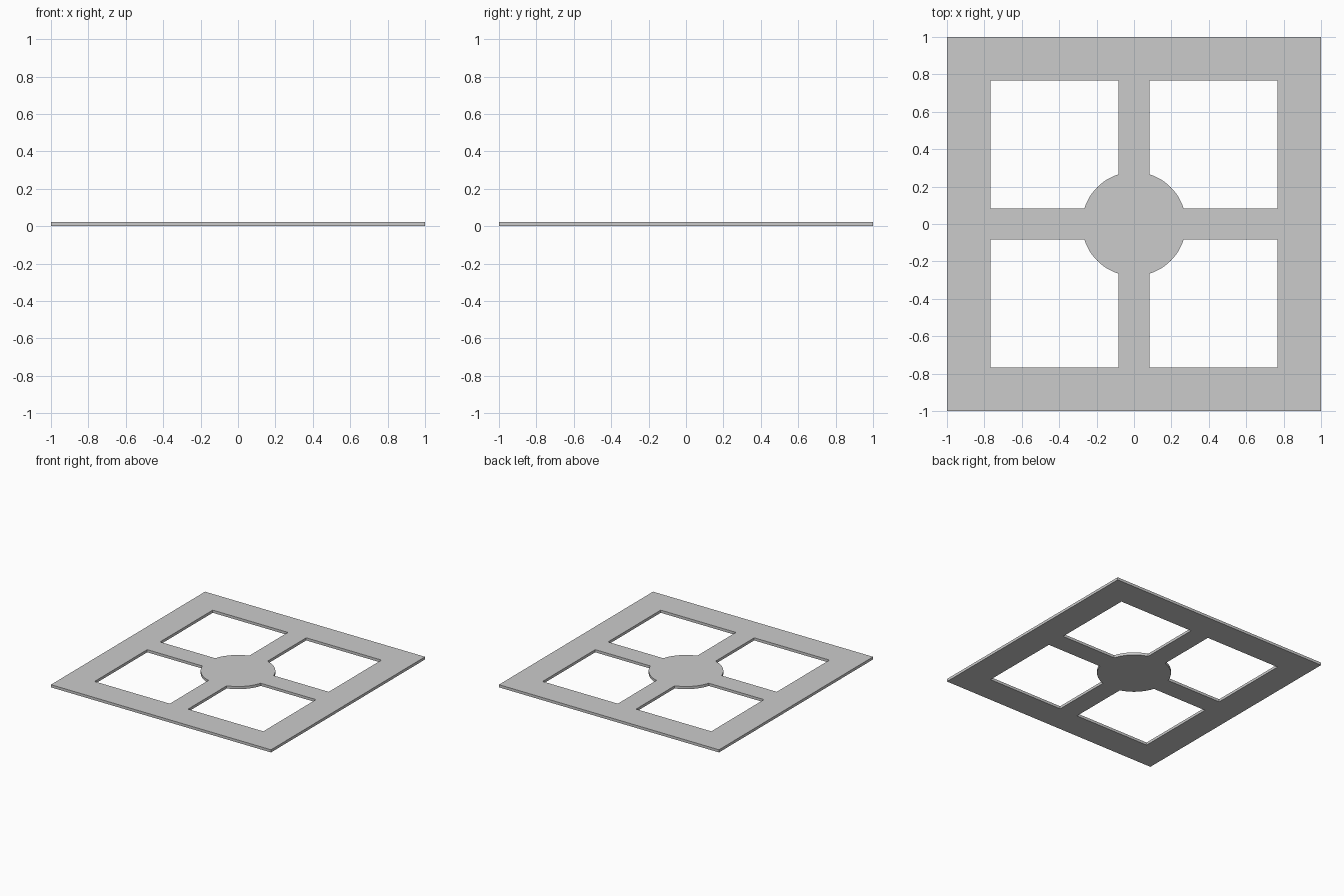
import bpy, bmesh, math

if "Cube" in bpy.data.objects:
    bpy.data.objects.remove(bpy.data.objects["Cube"])

THICK = 0.022
OUTER = 1.0      # half size of the frame
INNER = 0.767    # far edge of each window
BAR = 0.083      # half width of the cross bars
HUB = 0.278      # radius of the round centre
ARC_STEPS = 12


def add_outline(curve, points):
    spline = curve.splines.new('POLY')
    spline.points.add(len(points) - 1)
    for p, (x, y) in zip(spline.points, points):
        p.co = (x, y, 0, 1)
    spline.use_cyclic_u = True


curve = bpy.data.curves.new("window_frame", 'CURVE')
curve.dimensions = '2D'
curve.fill_mode = 'BOTH'
curve.extrude = THICK / 2

# Square outer edge
add_outline(curve, [(-OUTER, -OUTER), (OUTER, -OUTER), (OUTER, OUTER), (-OUTER, OUTER)])

# One window with a corner bitten by the hub, repeated in all four quadrants
a0 = math.asin(BAR / HUB)
a1 = math.pi / 2 - a0
window = [(BAR, INNER), (INNER, INNER), (INNER, BAR)]
for i in range(ARC_STEPS + 1):
    a = a0 + (a1 - a0) * i / ARC_STEPS
    window.append((HUB * math.cos(a), HUB * math.sin(a)))
for sx in (1, -1):
    for sy in (1, -1):
        add_outline(curve, [(sx * x, sy * y) for x, y in window])

# Turn the filled outline into a clean solid plate
source = bpy.data.objects.new("frame_outline", curve)
bpy.context.collection.objects.link(source)
bpy.context.view_layer.update()
mesh = bpy.data.meshes.new_from_object(
    source.evaluated_get(bpy.context.evaluated_depsgraph_get()))
bpy.data.objects.remove(source)

bm = bmesh.new()
bm.from_mesh(mesh)
bmesh.ops.remove_doubles(bm, verts=bm.verts, dist=1e-5)
bmesh.ops.translate(bm, verts=bm.verts, vec=(0, 0, THICK / 2))
bmesh.ops.dissolve_limit(bm, angle_limit=math.radians(1), verts=bm.verts, edges=bm.edges)
bmesh.ops.recalc_face_normals(bm, faces=bm.faces)
for f in bm.faces:
    f.smooth = False
bm.to_mesh(mesh)
bm.free()

frame = bpy.data.objects.new("window_frame", mesh)
bpy.context.collection.objects.link(frame)
